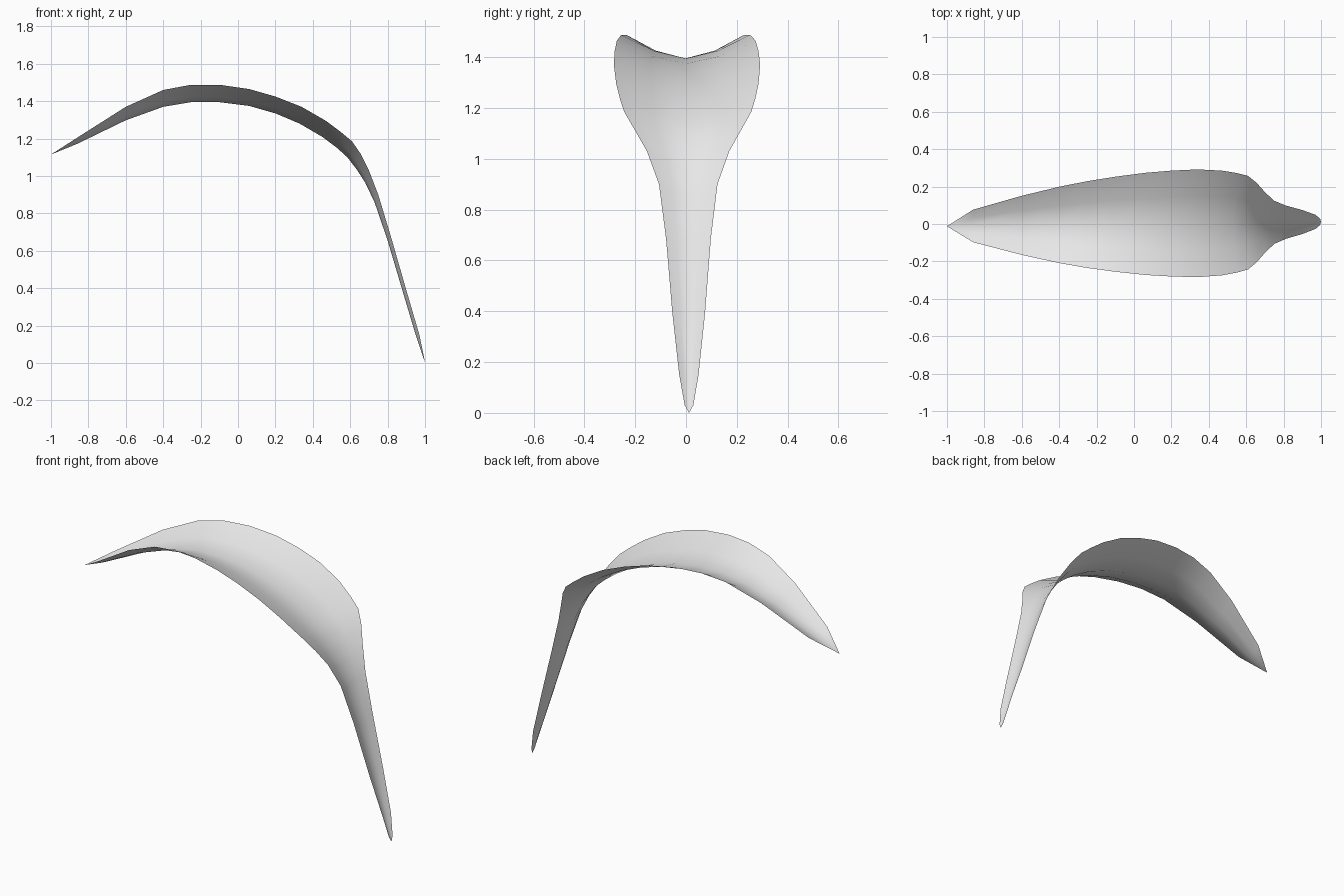
import bpy, bmesh

# Stations along the leaf: midrib x, midrib z, edge x, edge z, half width
STATIONS = [
    (-1.00, 1.115, -1.00, 1.115, 0.0),
    (-0.86, 1.172, -0.86, 1.205, 0.087),
    (-0.60, 1.298, -0.60, 1.37, 0.158),
    (-0.40, 1.37, -0.40, 1.46, 0.204),
    (-0.25, 1.395, -0.25, 1.488, 0.232),
    (-0.10, 1.395, -0.10, 1.488, 0.254),
    (0.06, 1.375, 0.06, 1.465, 0.273),
    (0.20, 1.335, 0.20, 1.425, 0.283),
    (0.33, 1.28, 0.34, 1.37, 0.288),
    (0.45, 1.21, 0.47, 1.295, 0.28),
    (0.53, 1.15, 0.55, 1.235, 0.266),
    (0.585, 1.10, 0.61, 1.185, 0.25),
    (0.635, 1.035, 0.655, 1.12, 0.213),
    (0.68, 0.965, 0.70, 1.03, 0.162),
    (0.73, 0.86, 0.75, 0.90, 0.115),
    (0.80, 0.655, 0.815, 0.685, 0.088),
    (0.88, 0.385, 0.90, 0.39, 0.064),
    (0.95, 0.15, 0.97, 0.15, 0.038),
    (0.99, 0.03, 0.995, 0.03, 0.017),
    (1.00, 0.00, 1.00, 0.00, 0.0),
]
# Cross-section: fraction of half width, fraction of rise towards the edge
SECTION = [(-1, 1), (-0.5, 0.33), (0, 0), (0.5, 0.33), (1, 1)]

# Blade and stalk: one thin, folded sheet
bm = bmesh.new()
rows = []
for mx, mz, ex, ez, w in STATIONS:
    centre = 0.012 * mx
    if w == 0:
        rows.append([bm.verts.new((mx, centre, mz))] * len(SECTION))
    else:
        rows.append([bm.verts.new((mx + (ex - mx) * r, centre + w * f, mz + (ez - mz) * r))
                     for f, r in SECTION])
for a, b in zip(rows, rows[1:]):
    for i in range(len(SECTION) - 1):
        corners = list(dict.fromkeys((a[i], b[i], b[i + 1], a[i + 1])))
        bm.faces.new(corners).smooth = True
bm.normal_update()
if sum(f.normal.z for f in bm.faces) < 0:
    bmesh.ops.reverse_faces(bm, faces=bm.faces[:])

mesh = bpy.data.meshes.new("leaf")
bm.to_mesh(mesh)
bm.free()
leaf = bpy.data.objects.new("leaf", mesh)
bpy.context.collection.objects.link(leaf)

pale_grey = bpy.data.materials.new("pale_grey")
pale_grey.diffuse_color = (0.8, 0.8, 0.8, 1)
mesh.materials.append(pale_grey)
